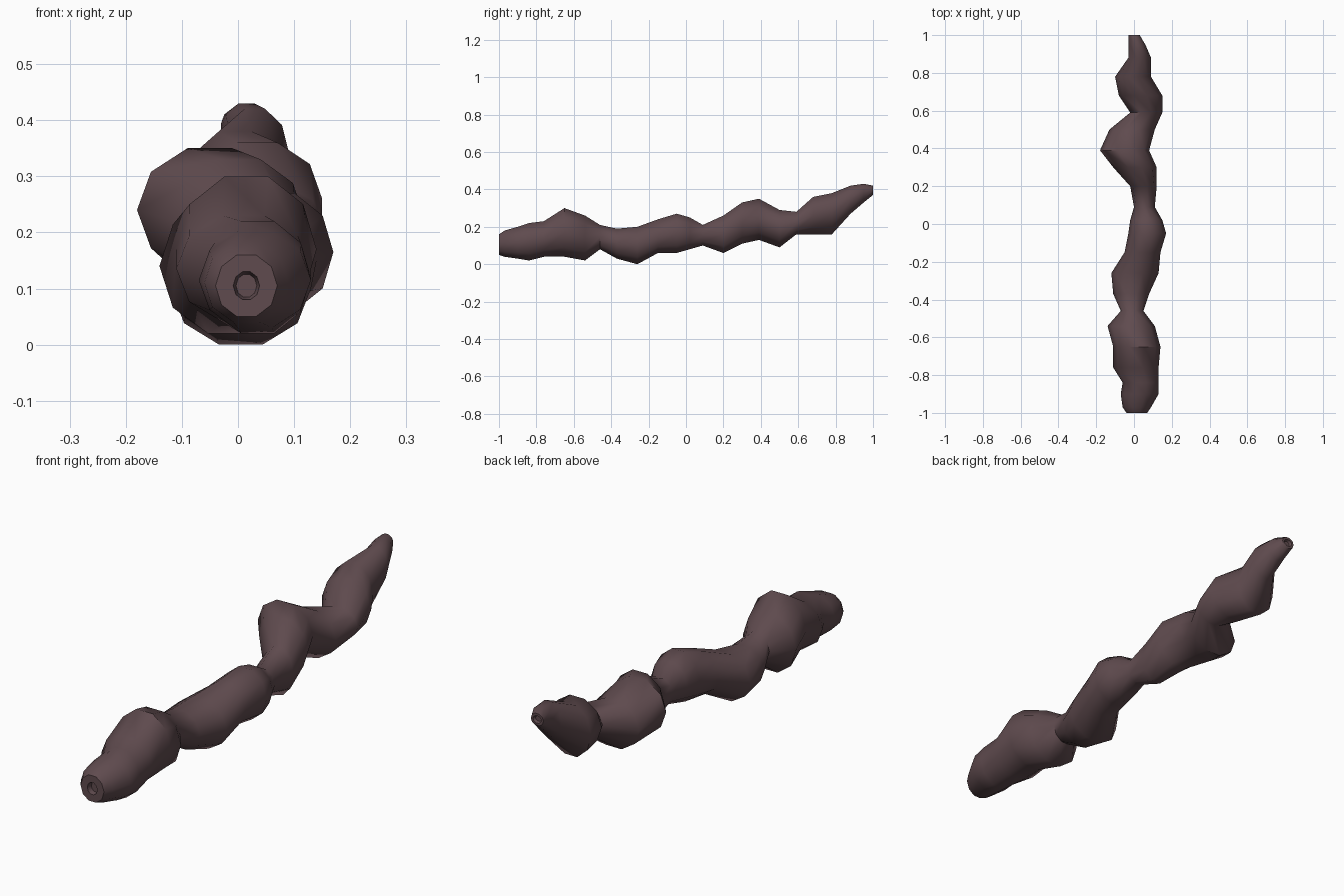
import bpy, bmesh, math

SIDES = 10

# Rings along the body: y, left edge, right edge, underside, top
RINGS = [
    (-1.0, -.04, .07, .05, .16),
    (-.97, -.06, .09, .04, .18),
    (-.9, -.07, .13, .03, .2),
    (-.84, -.06, .13, .02, .22),
    (-.76, -.11, .13, .04, .23),
    (-.65, -.11, .14, .04, .3),
    (-.54, -.14, .11, .02, .26),
    (-.46, -.07, .05, .08, .21),
    (-.37, -.11, .08, .03, .19),
    (-.26, -.12, .13, 0, .2),
    (-.15, -.05, .14, .06, .24),
    (-.05, -.03, .17, .06, .27),
    (.02, -.02, .15, .08, .25),
    (.09, 0, .11, .1, .21),
    (.2, -.02, .12, .06, .26),
    (.3, -.11, .12, .11, .33),
    (.39, -.18, .08, .13, .35),
    (.5, -.13, .11, .09, .29),
    (.59, -.02, .15, .16, .28),
    (.68, -.08, .15, .16, .36),
    (.78, -.1, .09, .16, .38),
    (.88, -.03, .09, .27, .42),
    (.95, -.03, .06, .33, .43),
    (1.0, -.03, .03, .37, .42),
]


def flat_material(name, colour):
    mat = bpy.data.materials.new(name)
    mat.use_nodes = True
    mat.diffuse_color = colour
    mat.node_tree.nodes["Principled BSDF"].inputs["Base Color"].default_value = colour
    return mat


def add_ring(bm, y, left, right, low, high):
    """One faceted oval that touches the four given edges."""
    centre_x, centre_z = (left + right) / 2, (low + high) / 2
    radius_x = (right - left) / 2
    radius_z = (high - low) / 2 / math.cos(math.pi / SIDES)
    angles = [math.tau * i / SIDES for i in range(SIDES)]
    return [bm.verts.new((centre_x + radius_x * math.cos(a), y,
                          centre_z + radius_z * math.sin(a))) for a in angles]


def bridge(bm, first, second):
    for i in range(SIDES):
        j = (i + 1) % SIDES
        bm.faces.new((first[i], first[j], second[j], second[i]))


old = bpy.data.objects.get("Cube")
if old:
    bpy.data.objects.remove(old, do_unlink=True)

# Knobbly body skinned from ring to ring
bm = bmesh.new()
loops = [add_ring(bm, *ring) for ring in RINGS]
for first, second in zip(loops, loops[1:]):
    bridge(bm, first, second)

# Closed ends, each with a small dimple
ends = [bm.faces.new(loops[0]), bm.faces.new(loops[-1])]
bmesh.ops.recalc_face_normals(bm, faces=bm.faces)
for face, rim, depth in zip(ends, (.03, .01), (.02, .01)):
    bmesh.ops.inset_region(bm, faces=[face], thickness=rim, use_even_offset=True)
    bmesh.ops.inset_region(bm, faces=[face], thickness=.005, depth=-depth)

mesh = bpy.data.meshes.new("knobbly_body")
bm.to_mesh(mesh)
bm.free()
body = bpy.data.objects.new("knobbly_body", mesh)
bpy.context.collection.objects.link(body)
mesh.materials.append(flat_material("dusky brown", (.115, .07, .077, 1)))

# Smooth skin with crisp end rims
bpy.ops.object.select_all(action="DESELECT")
body.select_set(True)
bpy.context.view_layer.objects.active = body
bpy.ops.object.shade_smooth_by_angle(angle=math.radians(50))
